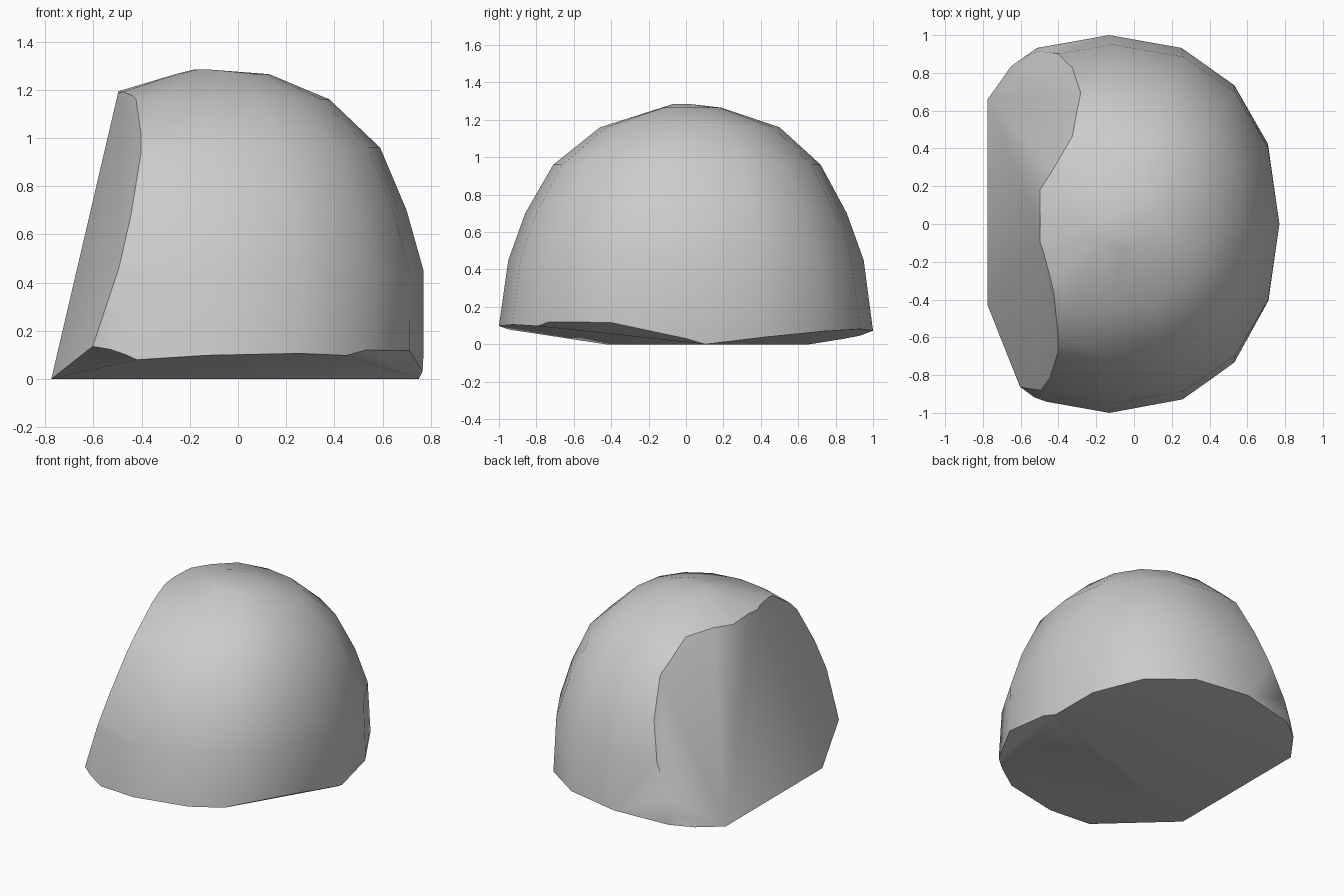
import bpy, bmesh, math
from mathutils import Vector

cube = bpy.data.objects.get("Cube")
if cube:
    bpy.data.objects.remove(cube, do_unlink=True)

SEGMENTS = 16

# Dome levels: height, left edge, right edge, front depth, back depth
LEVELS = [
    (0.0, -1.03, 0.765, 1.0, 1.0),
    (0.1, -1.03, 0.77, 1.0, 1.0),
    (0.45, -1.0, 0.77, 0.95, 0.95),
    (0.7, -0.95, 0.7, 0.86, 0.86),
    (0.96, -0.84, 0.59, 0.71, 0.72),
    (1.16, -0.61, 0.38, 0.46, 0.5),
    (1.265, -0.26, 0.13, 0.13, 0.19),
    (1.285, -0.18, -0.12, 0.07, 0.02),
]

# Chipped faces: a point on each cut and its outward normal
LEFT_FOOT, BACK_FOOT, RIGHT_FOOT = (-0.775, -0.43, 0), (-0.775, 0.66, 0), (0.76, 0.1, 0)
CUTS = [
    # steep broken side
    (LEFT_FOOT, (-1.2, 0, 0.28)),
    (LEFT_FOOT, (-0.622, -0.185, 0.198)),
    (BACK_FOOT, (-0.265, 0.168, 0.13)),
    # sloping underside
    (LEFT_FOOT, (0.043, -0.123, -1)),
    (BACK_FOOT, (0.046, 0.126, -1)),
    (RIGHT_FOOT, (0.054, -0.031, -0.112)),
    (LEFT_FOOT, (-0.027, -0.026, -0.049)),
]


def rounded(value):
    """Swell a circle coordinate into a slightly squarer outline."""
    return math.copysign(abs(value) ** 0.89, value)


def add_ring(bm, z, left, right, front, back):
    centre, radius = (left + right) / 2, (right - left) / 2
    for i in range(SEGMENTS):
        angle = 2 * math.pi * i / SEGMENTS
        c, s = rounded(math.cos(angle)), rounded(math.sin(angle))
        bm.verts.new((centre + c * radius, s * (back if s > 0 else front), z))


def wrap(bm):
    """Replace all faces by the tight convex shell of the points."""
    points = [v.co.copy() for v in bm.verts]
    bm.clear()
    for p in points:
        bm.verts.new(p)
    bmesh.ops.convex_hull(bm, input=bm.verts[:])
    loose = [v for v in bm.verts if not v.link_faces]
    bmesh.ops.delete(bm, geom=loose, context='VERTS')


# Rock body: stacked rings, then broken flat faces
bm = bmesh.new()
for level in LEVELS:
    add_ring(bm, *level)
wrap(bm)
for point, normal in CUTS:
    bmesh.ops.bisect_plane(bm, geom=bm.verts[:] + bm.edges[:] + bm.faces[:],
                           plane_co=Vector(point), plane_no=Vector(normal).normalized(),
                           clear_outer=True)
    wrap(bm)
bmesh.ops.remove_doubles(bm, verts=bm.verts[:], dist=0.03)
wrap(bm)
bmesh.ops.dissolve_limit(bm, angle_limit=math.radians(1),
                         verts=bm.verts[:], edges=bm.edges[:])
bmesh.ops.recalc_face_normals(bm, faces=bm.faces[:])

mesh = bpy.data.meshes.new("rock")
bm.to_mesh(mesh)
bm.free()
rock = bpy.data.objects.new("rock", mesh)
bpy.context.collection.objects.link(rock)

# Stone grey
grey = bpy.data.materials.new("stone_grey")
grey.use_nodes = True
colour = (0.6, 0.6, 0.6, 1)
grey.diffuse_color = colour
grey.node_tree.nodes["Principled BSDF"].inputs["Base Color"].default_value = colour
mesh.materials.append(grey)

bpy.context.view_layer.objects.active = rock
rock.select_set(True)
bpy.ops.object.shade_smooth_by_angle(angle=math.radians(35))
